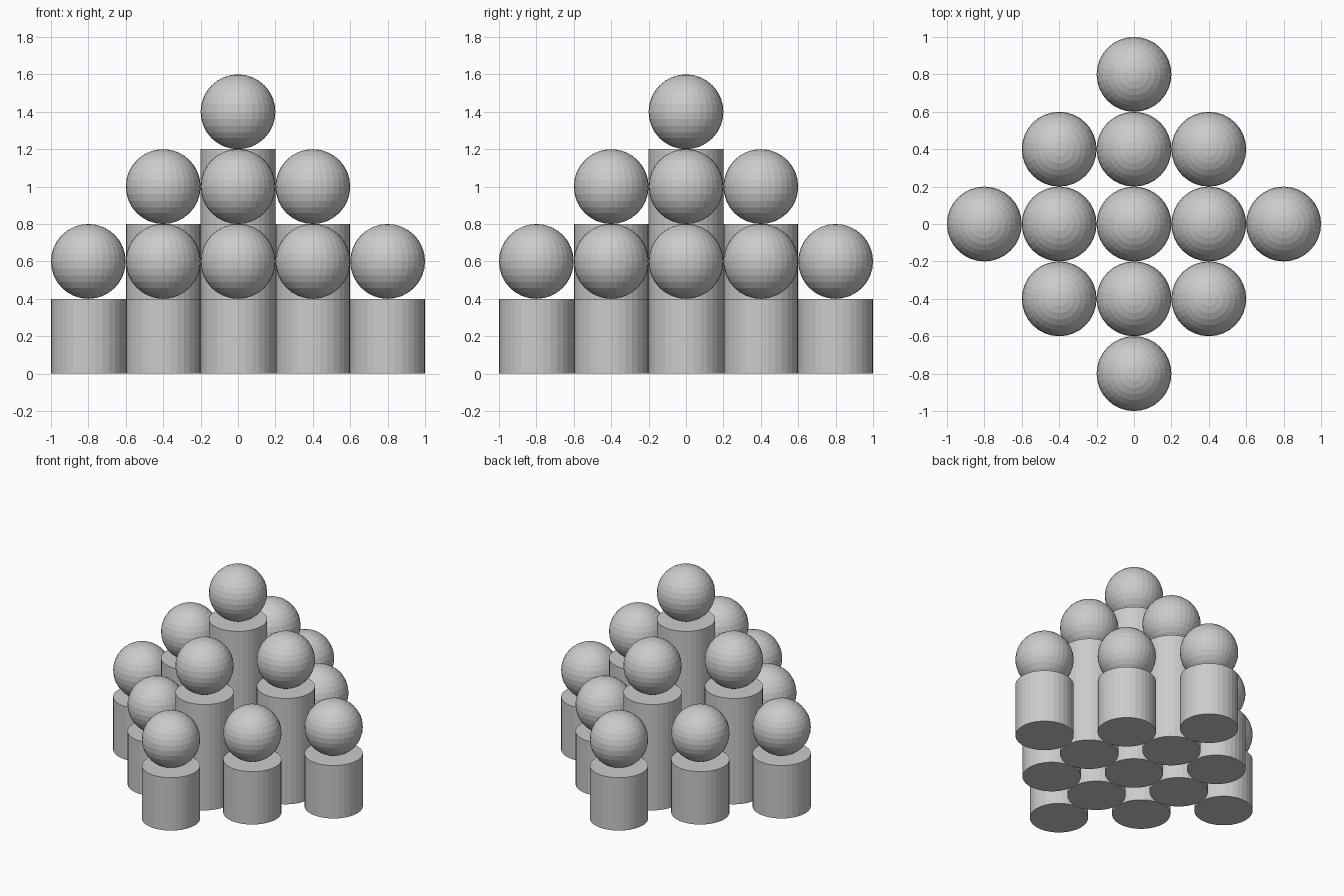
import bpy

if "Cube" in bpy.data.objects:
    bpy.data.objects.remove(bpy.data.objects["Cube"])

STEP = 0.4      # spacing, also the height of one level
R = 0.2         # radius of pillars and balls
LEVELS = 3


def pillar_with_ball(i, j):
    x, y = i * STEP, j * STEP
    h = (LEVELS - abs(i) - abs(j)) * STEP
    # round pillar
    bpy.ops.mesh.primitive_cylinder_add(vertices=32, radius=R, depth=h,
                                        location=(x, y, h / 2))
    bpy.context.object.name = f"pillar_{i}_{j}"
    # ball resting on the pillar
    bpy.ops.mesh.primitive_uv_sphere_add(segments=32, ring_count=16, radius=R,
                                         location=(x, y, h + R))
    bpy.context.object.name = f"ball_{i}_{j}"


# diamond layout, tallest in the middle
for i in range(-2, 3):
    for j in range(-2, 3):
        if abs(i) + abs(j) < LEVELS:
            pillar_with_ball(i, j)
